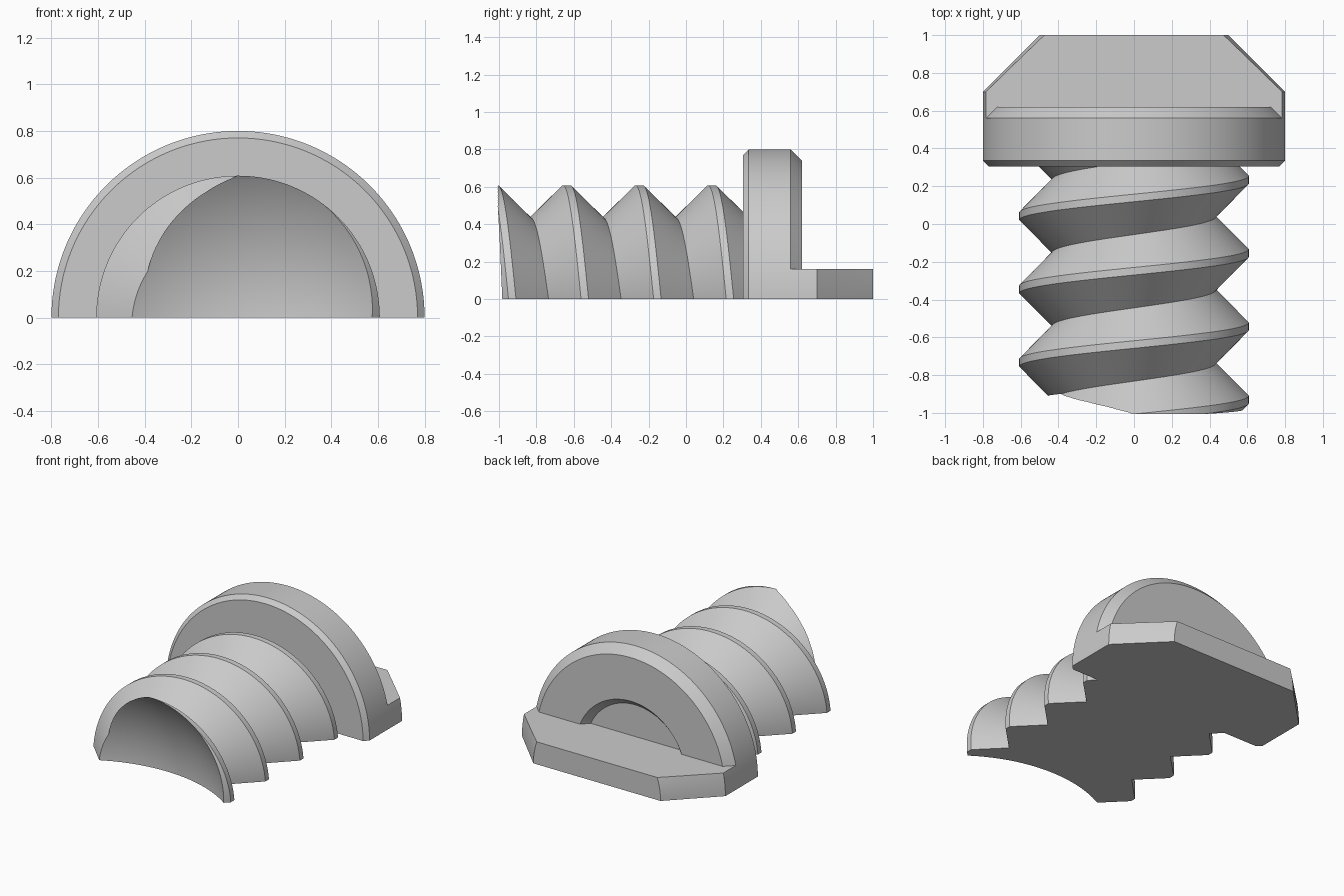
import bpy
import bmesh
from math import pi, sin, cos, radians
from mathutils import Vector

if "Cube" in bpy.data.objects:
    bpy.data.objects.remove(bpy.data.objects["Cube"], do_unlink=True)

grey = bpy.data.materials.new("plain grey")
grey.diffuse_color = (0.6, 0.6, 0.6, 1)
grey.use_nodes = True
grey.node_tree.nodes["Principled BSDF"].inputs["Base Color"].default_value = (0.6, 0.6, 0.6, 1)

STEPS = 96


def half_turn(name, profile, lead=0.0, cut=None):
    """Sweep (radius, y) points half a turn about the y axis into a closed solid.
    A lead makes the sweep helical; cut is (point, normal), removing what lies beyond."""
    bm = bmesh.new()
    rows = []
    for i in range(STEPS + 1):
        a = pi * i / STEPS
        rows.append([bm.verts.new((r * cos(a), y - (lead * a / (2 * pi) if r else 0), r * sin(a)))
                     for r, y in profile])
    for one, two in zip(rows, rows[1:]):
        for k in range(len(profile) - 1):
            bm.faces.new((one[k], one[k + 1], two[k + 1], two[k]))
    # flat underside
    bm.faces.new(rows[0] + rows[-1][::-1])
    bmesh.ops.remove_doubles(bm, verts=bm.verts, dist=1e-5)
    if cut:
        bmesh.ops.bisect_plane(bm, geom=bm.verts[:] + bm.edges[:] + bm.faces[:],
                               plane_co=cut[0], plane_no=cut[1], clear_outer=True)
        bmesh.ops.holes_fill(bm, edges=[e for e in bm.edges if e.is_boundary], sides=0)
    bmesh.ops.recalc_face_normals(bm, faces=bm.faces)
    mesh = bpy.data.meshes.new(name)
    bm.to_mesh(mesh)
    bm.free()
    mesh.materials.append(grey)
    obj = bpy.data.objects.new(name, mesh)
    bpy.context.collection.objects.link(obj)
    return obj


def smooth(obj):
    bpy.ops.object.select_all(action='DESELECT')
    obj.select_set(True)
    bpy.context.view_layer.objects.active = obj
    bpy.ops.object.shade_smooth_by_angle(angle=radians(30))


# Threaded shaft: V-shaped roots and narrow flat crests
PITCH, CREST, ROOT, LAND = 0.388, 0.608, 0.435, 0.02
first = 0.235 + PITCH
thread = [(0, first + PITCH / 2), (ROOT, first + PITCH / 2)]
for n in range(5):
    y = first - n * PITCH
    thread += [(CREST, y + LAND), (CREST, y - LAND), (ROOT, y - PITCH / 2)]
thread.append((0, thread[-1][1]))
shaft = half_turn("threaded_shaft", thread, PITCH, (Vector((0, 0.34, 0)), Vector((0, 1, 0))))

# Spherical dish hollowed into the front end of the shaft
bpy.ops.mesh.primitive_uv_sphere_add(segments=128, ring_count=64, radius=1,
                                     location=(0, -1.8, 0), rotation=(pi / 2, 0, 0))
dish = bpy.context.object
dish.name = "dish_cutter"
dish.hide_render = True
dish.data.materials.append(grey)
mod = shaft.modifiers.new("dish", 'BOOLEAN')
mod.operation = 'DIFFERENCE'
mod.solver = 'EXACT'
mod.object = dish
bpy.ops.object.select_all(action='DESELECT')
shaft.select_set(True)
bpy.context.view_layer.objects.active = shaft
bpy.ops.object.modifier_apply(modifier=mod.name)
bpy.data.objects.remove(dish, do_unlink=True)
smooth(shaft)

# Flange: chamfered rim and a shallow round recess in the back
smooth(half_turn("flange", [(0, 0.305), (0.77, 0.305), (0.8, 0.335), (0.8, 0.56), (0.74, 0.62),
                            (0.43, 0.62), (0.385, 0.57), (0, 0.57)]))

# Grip plate: low slice of a cylinder with a conical back edge
smooth(half_turn("grip_plate", [(0, 0.56), (0.8, 0.56), (0.8, 0.7), (0.5, 1), (0, 1)],
                 cut=(Vector((0, 0, 0.16)), Vector((0, 0, 1)))))
